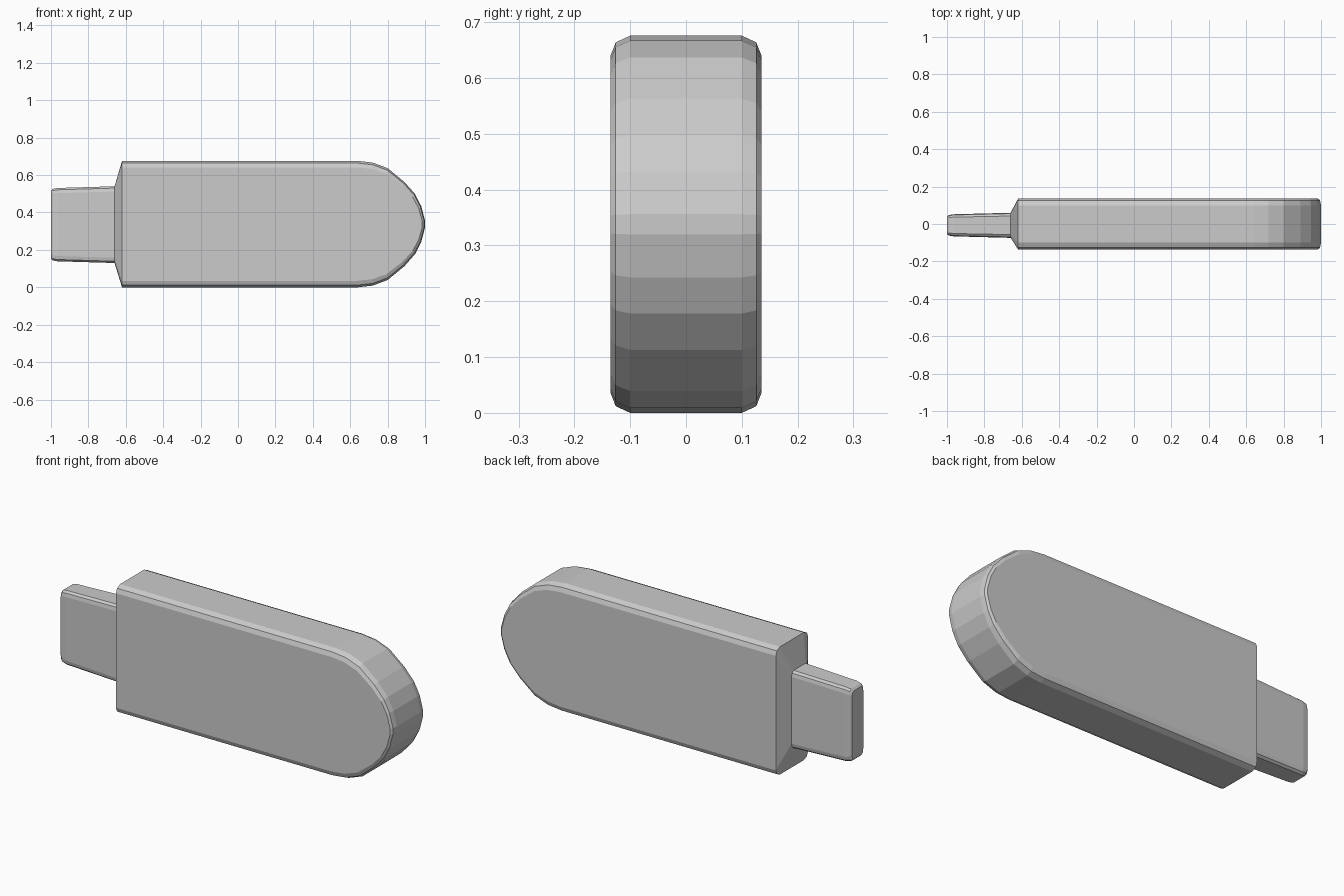
import bpy, bmesh

if "Cube" in bpy.data.objects:
    bpy.data.objects.remove(bpy.data.objects["Cube"])

CZ = 0.338   # mid height and half height of the body
# Edge rounding of the body: (y, inset)
STATIONS = [(-0.135, 0.035), (-0.126, 0.012), (-0.10, 0), (0.10, 0), (0.126, 0.012), (0.135, 0.035)]
# Upper half of the rounded nose: (x, half height)
NOSE = [(-0.62, 0.338), (0.64, 0.338), (0.72, 0.329), (0.80, 0.299), (0.89, 0.225),
        (0.947, 0.16), (0.98, 0.095), (1.0, 0.018)]


def outline(y, e):
    """Open outline of the body in the xz plane, inset by e."""
    half = [(x if x < 0.65 else 0.64 + (x - 0.64) * (1 - 1.2 * e),
             h * (1 - e / CZ)) for x, h in NOSE]
    return [(x, y, CZ + h) for x, h in half] + [(x, y, CZ - h) for x, h in reversed(half)]


def ring(x, hy, hz, cy=0.0):
    """Rounded rectangle across x, matching the open end of the body."""
    top = [(x, cy + y / 0.135 * hy, CZ - 0.003 + hz - e * 0.8) for y, e in STATIONS]
    bot = [(x, y, 2 * (CZ - 0.003) - z) for x, y, z in reversed(top)]
    return top + bot


def skin(bm, loops, closed):
    for a, b in zip(loops, loops[1:]):
        n = len(a)
        for i in range(n if closed else n - 1):
            j = (i + 1) % n
            bm.faces.new((a[i], a[j], b[j], b[i]))


def finish(bm, name):
    bmesh.ops.recalc_face_normals(bm, faces=bm.faces)
    mesh = bpy.data.meshes.new(name)
    bm.to_mesh(mesh)
    bm.free()
    bpy.context.collection.objects.link(bpy.data.objects.new(name, mesh))


def add(bm, pts):
    return [bm.verts.new(p) for p in pts]


ROOT = ring(-0.66, 0.067, 0.205, -0.007)

# Body with rounded nose and tapered collar
bm = bmesh.new()
rows = [add(bm, outline(y, e)) for y, e in STATIONS]
skin(bm, rows, False)
bm.faces.new(rows[0])
bm.faces.new(rows[-1])
end = [r[0] for r in rows] + [r[-1] for r in reversed(rows)]
skin(bm, [end, add(bm, ROOT)], True)
finish(bm, "body")

# Connector plug
bm = bmesh.new()
loops = [add(bm, ROOT)] + [add(bm, ring(*a, -0.007)) for a in
                           [(-0.965, 0.059, 0.196), (-0.99, 0.055, 0.191), (-1.0, 0.047, 0.181)]]
skin(bm, loops, True)
bm.faces.new(loops[-1])
finish(bm, "connector_plug")
